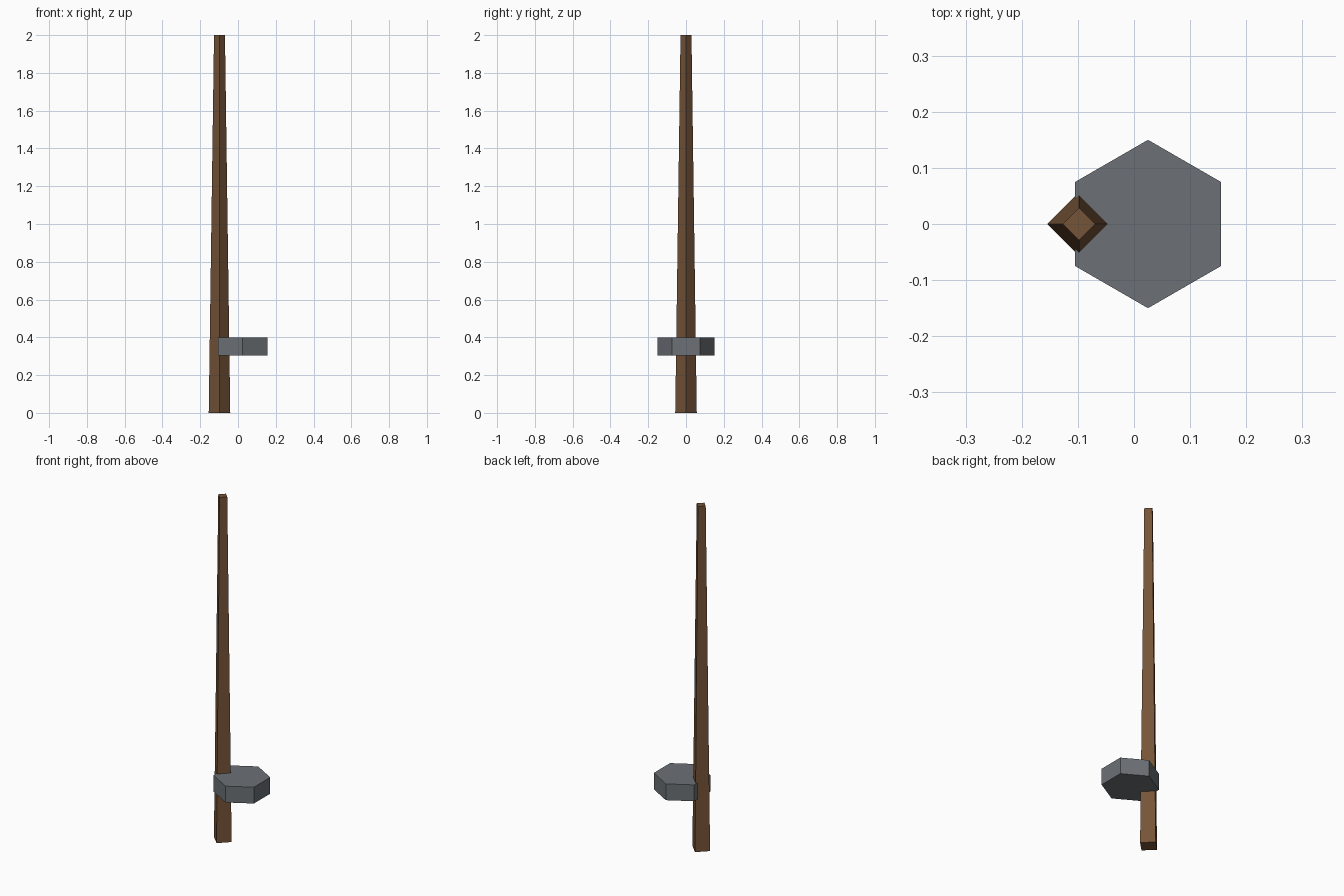
import bpy

if "Cube" in bpy.data.objects:
    bpy.data.objects.remove(bpy.data.objects["Cube"])


def prism(name, sides, r_bottom, r_top, x, z0, z1, color):
    """Flat-shaded tapered prism with its first corner on the y axis."""
    bpy.ops.mesh.primitive_cone_add(vertices=sides, radius1=r_bottom, radius2=r_top,
                                    depth=z1 - z0, location=(x, 0, (z0 + z1) / 2))
    obj = bpy.context.object
    obj.name = name
    mat = bpy.data.materials.new(name + "_material")
    mat.diffuse_color = (*color, 1)
    mat.use_nodes = True
    mat.node_tree.nodes["Principled BSDF"].inputs["Base Color"].default_value = mat.diffuse_color
    obj.data.materials.append(mat)
    return obj


# Tapered four-sided wooden pole
prism("pole", 4, 0.057, 0.029, -0.098, 0, 2, (0.18, 0.09, 0.04))

# Hexagonal stone or metal head, overlapping the pole off-centre
prism("hexagonal_head", 6, 0.15, 0.15, 0.025, 0.305, 0.4, (0.15, 0.165, 0.18))
